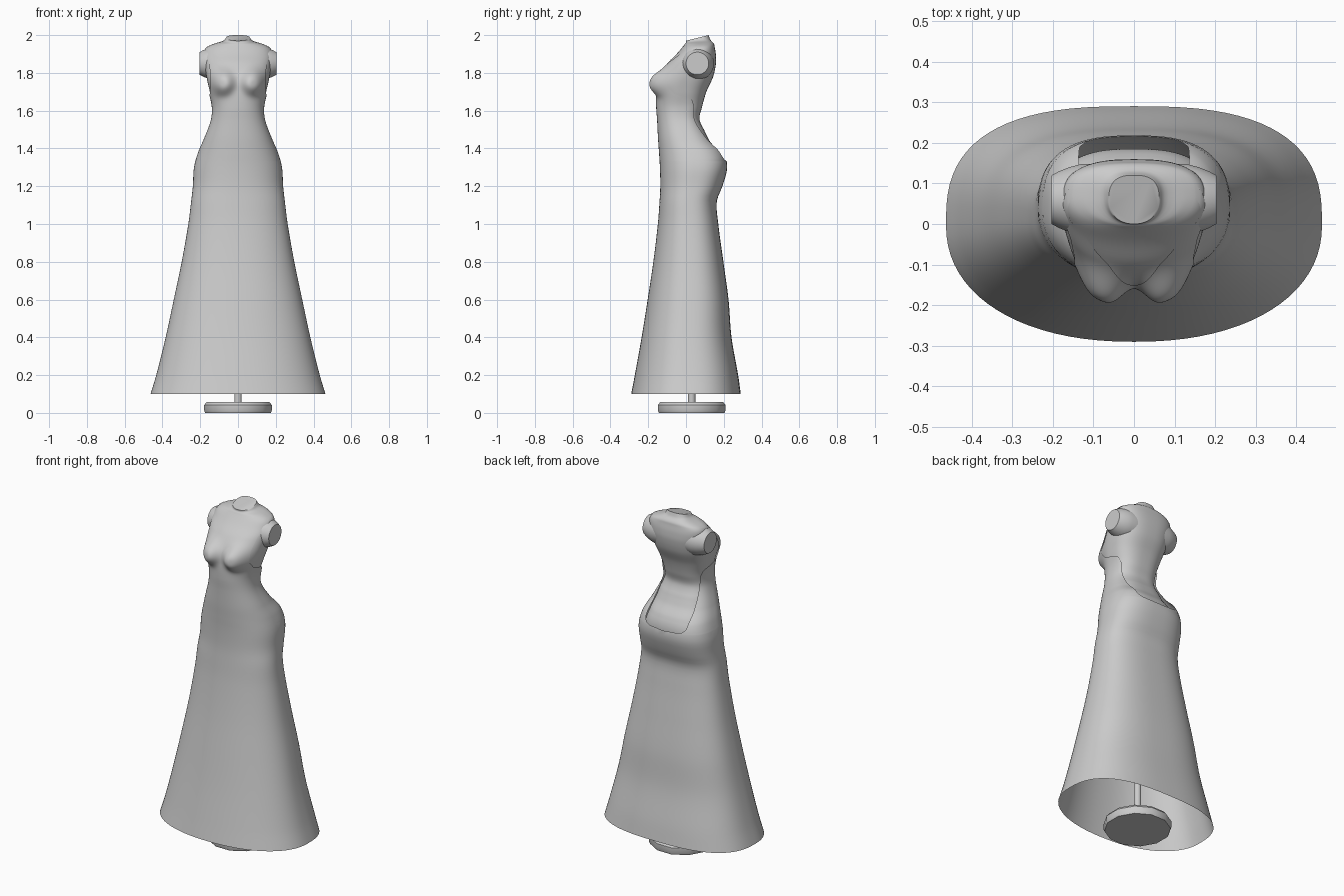
import bpy, bmesh, math
from mathutils import Matrix

if "Cube" in bpy.data.objects:
    bpy.data.objects.remove(bpy.data.objects["Cube"])

grey = bpy.data.materials.new("plain grey")
grey.use_nodes = True
grey.diffuse_color = (0.6, 0.6, 0.6, 1)
grey.node_tree.nodes["Principled BSDF"].inputs["Base Color"].default_value = (0.6, 0.6, 0.6, 1)

# Figure profile: height, half width, front y, back y
FIGURE = [(0.1, .46, -.287, .287), (0.2, .43, -.268, .273), (0.4, .38, -.232, .238), (0.6, .337, -.2, .222),
          (0.8, .295, -.17, .195), (1.0, .26, -.146, .168), (1.12, .245, -.137, .16), (1.2, .236, -.133, .19),
          (1.3, .23, -.135, .215), (1.38, .208, -.14, .197), (1.45, .178, -.145, .135), (1.55, .141, -.15, .078),
          (1.62, .136, -.155, .09), (1.7, .153, -.155, .112), (1.78, .17, -.145, .147), (1.85, .178, -.1, .16),
          (1.9, .178, -.05, .158), (1.935, .165, -.02, .152), (1.955, .125, -.005, .147), (1.967, .08, .0, .13),
          (1.985, .062, .0, .12)]
# Dress edges as angles round the body, 0 at the front and pi at the back
ARMHOLE = [(1.33, math.pi), (1.338, 2.75), (1.36, 2.6), (1.42, 2.48), (1.52, 2.3), (1.62, 2.1),
           (1.655, 1.95), (1.672, 1.65), (1.69, 1.3), (1.73, 1.08), (1.8, .95), (1.86, 1.0), (1.91, 1.25), (1.945, 1.8)]
NECKLINE = [(1.775, 0), (1.8, .12), (1.85, .33), (1.9, .7), (1.945, 1.5)]


def lerp(keys, z):
    """Straight interpolation of a two-column list."""
    if z <= keys[0][0]:
        return keys[0][1]
    for a, b in zip(keys, keys[1:]):
        if z <= b[0]:
            return a[1] + (b[1] - a[1]) * (z - a[0]) / (b[0] - a[0])
    return keys[-1][1]


def figure_at(z):
    """Smooth interpolation of the figure profile."""
    k = FIGURE
    i = max(0, min(len(k) - 2, sum(r[0] <= z for r in k) - 1))
    h = k[i + 1][0] - k[i][0]
    t = min(1, max(0, (z - k[i][0]) / h))
    out = []
    for c in (1, 2, 3):
        def slope(j):
            a, b = k[max(j - 1, 0)], k[min(j + 1, len(k) - 1)]
            return (b[c] - a[c]) / (b[0] - a[0])
        p, q, m, n = k[i][c], k[i + 1][c], slope(i) * h, slope(i + 1) * h
        out.append(p + m * t + (3 * (q - p) - 2 * m - n) * t**2 + (2 * (p - q) + m + n) * t**3)
    return out


def surface(z, u, side, offset):
    """Point on the figure at height z and angle u, moved outward by offset."""
    w, front, back = figure_at(z)
    power = 2 / (2.2 if u < math.pi / 2 else 2.7)
    x = (w + offset) * abs(math.sin(u)) ** power
    y = (front + back) / 2 - ((back - front) / 2 + offset) * math.copysign(abs(math.cos(u)) ** power, math.cos(u))
    if u < math.pi / 2:  # bust
        r = math.hypot(x - .083, (z - 1.745) * (1.0 if z < 1.745 else .85)) / .058
        y -= .048 * math.exp(-r ** 3)
    tilt = max(0, (z - 1.955) / .03)  # sloping neck
    return (side * x, y, z + tilt * .25 * (y - .06))


def finish(bm, name, angle=50):
    mesh = bpy.data.meshes.new(name)
    bm.to_mesh(mesh)
    bm.free()
    ob = bpy.data.objects.new(name, mesh)
    bpy.context.collection.objects.link(ob)
    mesh.materials.append(grey)
    bpy.ops.object.select_all(action='DESELECT')
    ob.select_set(True)
    bpy.context.view_layer.objects.active = ob
    bpy.ops.object.shade_smooth_by_angle(angle=math.radians(angle))
    return ob


def wrap(name, heights, start, end, offset, columns=40, cap=False):
    """Skin both halves of the figure between two edge angles at each height."""
    bm = bmesh.new()
    for side in (1, -1):
        rows = []
        for z in heights:
            a, b = start(z), end(z)
            rows.append([bm.verts.new(surface(z, a + (b - a) * i / columns, side, offset(z)))
                         for i in range(columns + 1)])
        for lo, hi in zip(rows, rows[1:]):
            for i in range(columns):
                quad = (lo[i], lo[i + 1], hi[i + 1], hi[i])
                bm.faces.new(quad if side > 0 else quad[::-1])
    bmesh.ops.remove_doubles(bm, verts=bm.verts, dist=.0004)
    if cap:
        bmesh.ops.holes_fill(bm, edges=[e for e in bm.edges if e.is_boundary], sides=0)
        bmesh.ops.recalc_face_normals(bm, faces=bm.faces)
    return finish(bm, name)


def steps(a, b, n):
    return [a + (b - a) * i / n for i in range(n + 1)]


# Mannequin torso, a little slimmer than the dress at the hips
wrap("torso", steps(1.2, 1.94, 74) + steps(1.945, 1.985, 10), lambda z: 0, lambda z: math.pi,
     lambda z: lerp([(1.38, -.03), (1.5, -.006), (1.8, -.003), (1.9, 0)], z), cap=True)

# Halter dress with an open back
wrap("dress", steps(.1, 1.3, 48) + steps(1.33, 1.945, 105),
     lambda z: lerp(NECKLINE, z), lambda z: lerp(ARMHOLE, z), lambda z: .003)


def turned(name, profile, segments, matrix, angle=50):
    """Stack rings of (radius, height) along local z and cap both ends."""
    bm = bmesh.new()
    rings = [[bm.verts.new((r * math.cos(t), r * math.sin(t), h))
              for t in (2 * math.pi * (i + .5) / segments for i in range(segments))] for r, h in profile]
    for lo, hi in zip(rings, rings[1:]):
        for i in range(segments):
            j = (i + 1) % segments
            bm.faces.new((lo[i], lo[j], hi[j], hi[i]))
    bm.faces.new(rings[0][::-1])
    bm.faces.new(rings[-1])
    bm.transform(matrix)
    bmesh.ops.recalc_face_normals(bm, faces=bm.faces)
    return finish(bm, name, angle)


# Flat-ended arm stumps
for side, label in ((1, "left"), (-1, "right")):
    turned(label + "_arm_stump", [(.088, .08), (.088, .13), (.08, .16), (.07, .185), (.06, .203)], 32,
           Matrix.Translation((0, .06, 1.85)) @ Matrix.Rotation(side * math.pi / 2, 4, 'Y'))

# Stand
turned("stand_base", [(.18, 0), (.185, .012), (.185, .042), (.172, .058)], 12, Matrix.Translation((0, .03, 0)), 35)
turned("stand_pole", [(.02, .05), (.02, 1.25)], 16, Matrix.Translation((0, .03, 0)))
